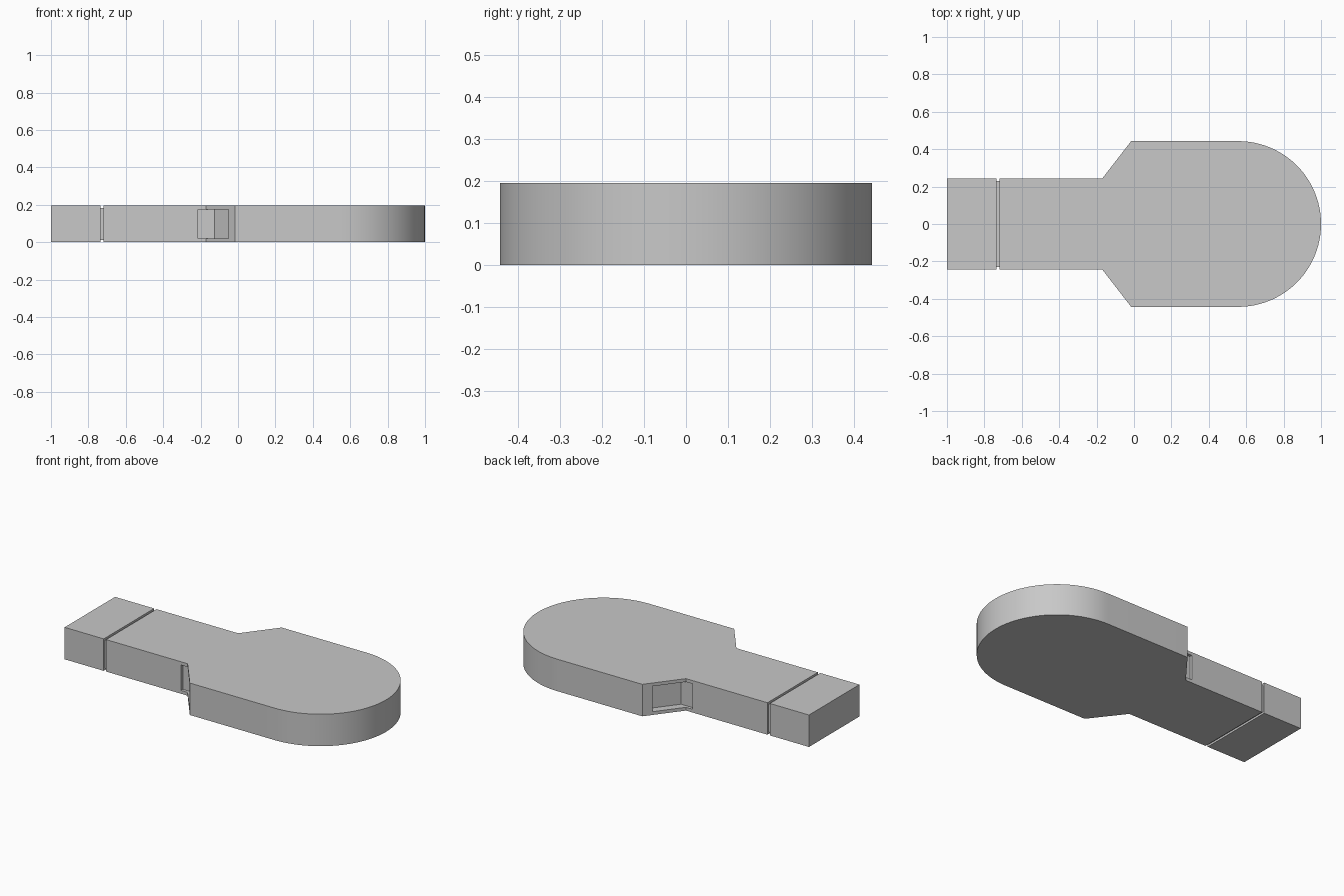
import bpy, bmesh, math

if "Cube" in bpy.data.objects:
    bpy.data.objects.remove(bpy.data.objects["Cube"])

HEIGHT = 0.195
STEM = 0.243          # half width of the narrow end
HEAD = 0.443          # half width of the rounded end
GROOVE = 0.012        # groove depth

grey = bpy.data.materials.new("plain grey")
grey.use_nodes = True
colour = (0.58, 0.58, 0.58, 1)
grey.diffuse_color = colour
grey.node_tree.nodes["Principled BSDF"].inputs["Base Color"].default_value = colour


def prism(name, outline, z0, z1):
    """Extrude a flat outline between two heights."""
    bm = bmesh.new()
    base = bm.faces.new([bm.verts.new((x, y, z0)) for x, y in outline])
    top = bmesh.ops.extrude_face_region(bm, geom=[base])["geom"]
    verts = [v for v in top if isinstance(v, bmesh.types.BMVert)]
    bmesh.ops.translate(bm, verts=verts, vec=(0, 0, z1 - z0))
    bmesh.ops.recalc_face_normals(bm, faces=bm.faces)
    mesh = bpy.data.meshes.new(name)
    bm.to_mesh(mesh)
    bm.free()
    mesh.materials.append(grey)
    ob = bpy.data.objects.new(name, mesh)
    bpy.context.collection.objects.link(ob)
    return ob


def block(name, x0, x1, half, z0, z1):
    return prism(name, [(x0, -half), (x1, -half), (x1, half), (x0, half)], z0, z1)


def activate(ob):
    bpy.ops.object.select_all(action="DESELECT")
    ob.select_set(True)
    bpy.context.view_layer.objects.active = ob


# Body: narrow stem flaring into a rounded head
centre = 1 - HEAD
arc = [(centre + HEAD * math.cos(a), HEAD * math.sin(a))
       for a in (math.pi * (i / 48 - 0.5) for i in range(49))]
outline = [(-0.72, -STEM), (-0.17, -STEM), (-0.015, -HEAD)] + arc
outline += [(-0.015, HEAD), (-0.17, STEM), (-0.72, STEM)]
body = prism("body", outline, 0, HEIGHT)

# Shallow bent pocket across the flare on each side
pocket = [(-0.215, 0.225), (-0.125, 0.225), (-0.014, 0.368),
          (-0.05, 0.395), (-0.13, 0.457), (-0.215, 0.457)]
for side, label in ((1, "back"), (-1, "front")):
    cutter = prism(label + "_pocket_cutter", [(x, y * side) for x, y in pocket],
                   0.02, HEIGHT - 0.02)
    cutter.hide_render = True
    cut = body.modifiers.new(label + " pocket", "BOOLEAN")
    cut.operation = "DIFFERENCE"
    cut.solver = "EXACT"
    cut.object = cutter
    activate(body)
    bpy.ops.object.modifier_apply(modifier=cut.name)
    bpy.data.objects.remove(cutter)

activate(body)
bpy.ops.object.shade_smooth_by_angle(angle=math.radians(25))

# Plug end, separated from the body by a thin groove
block("plug_end", -1, -0.736, STEM, 0, HEIGHT)
block("groove_core", -0.74, -0.715, STEM - GROOVE, GROOVE, HEIGHT - GROOVE)
